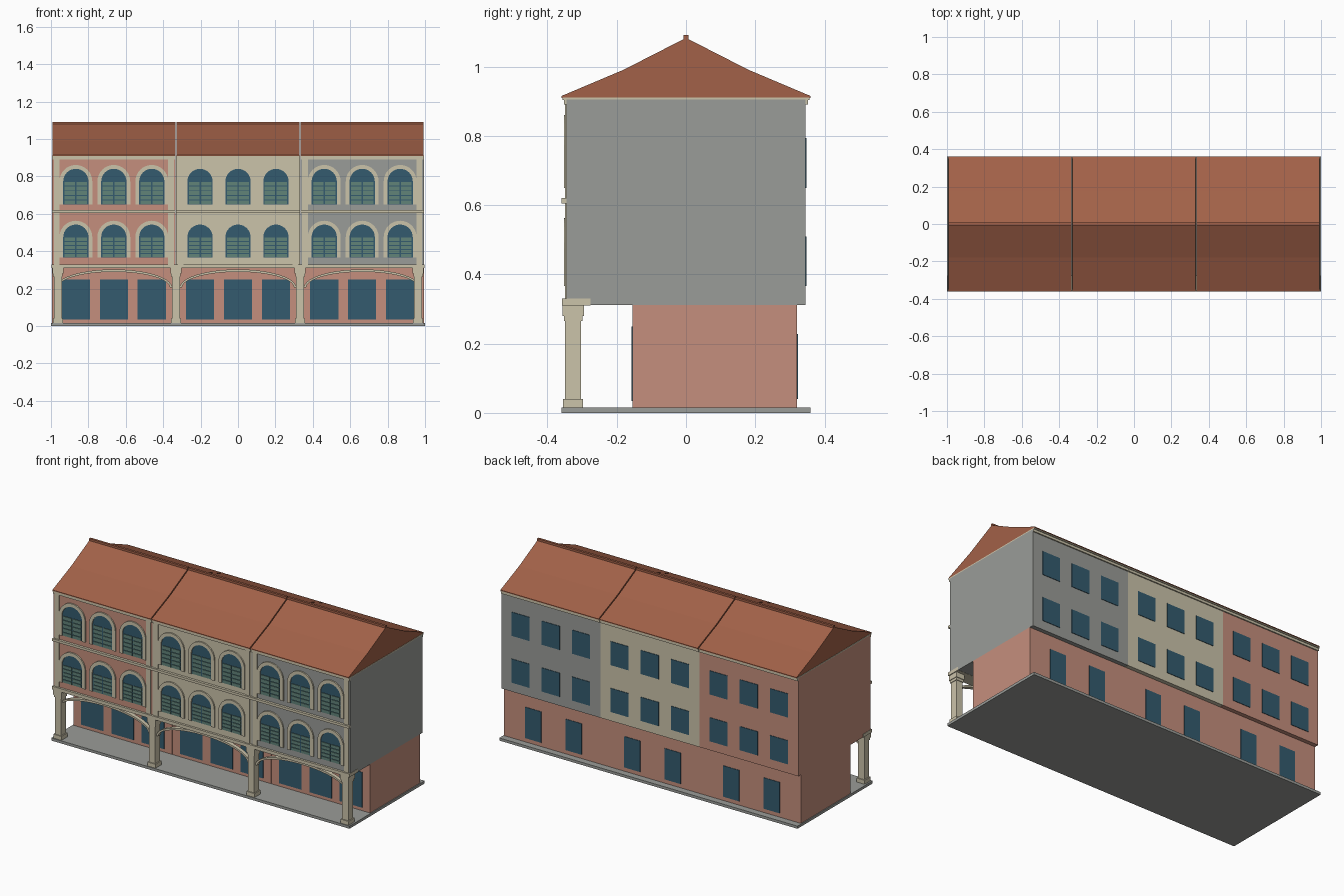
import bpy, bmesh
from math import sin, cos, pi

cube = bpy.data.objects.get("Cube")
if cube:
    bpy.data.objects.remove(cube)


def material(name, *rgb):
    lin = [((c / 255 + 0.055) / 1.055) ** 2.4 for c in rgb] + [1]
    m = bpy.data.materials.new(name)
    m.use_nodes = True
    m.diffuse_color = lin
    m.node_tree.nodes["Principled BSDF"].inputs["Base Color"].default_value = lin
    return m


PINK = material("pink_plaster", 197, 143, 125)
CREAM = material("cream_plaster", 203, 195, 170)
GREY = material("grey_plaster", 154, 156, 152)
ROOF = material("roof_tile", 162, 97, 72)
GLASS = material("blue_glass", 52, 91, 110)
GREEN = material("green_shutter", 97, 131, 121)


def finish(name, bm, mat):
    bmesh.ops.recalc_face_normals(bm, faces=bm.faces)
    me = bpy.data.meshes.new(name)
    bm.to_mesh(me)
    bm.free()
    me.materials.append(mat)
    ob = bpy.data.objects.new(name, me)
    bpy.context.collection.objects.link(ob)
    return ob


def boxes(name, mat, *spans):
    """One object made of boxes, each given as x, y and z ranges."""
    bm = bmesh.new()
    for sx, sy, sz in spans:
        for v in bmesh.ops.create_cube(bm, size=1)["verts"]:
            v.co = [s[0] + (c + 0.5) * (s[1] - s[0]) for c, s in zip(v.co, (sx, sy, sz))]
    return finish(name, bm, mat)


def extrude(name, mat, outline, axis, a, b):
    """Solid from an outline, along x (yz outline) or y (xz outline)."""
    bm = bmesh.new()
    put = (lambda p, t: (t, p[0], p[1])) if axis == "x" else (lambda p, t: (p[0], t, p[1]))
    face = bm.faces.new([bm.verts.new(put(p, a)) for p in outline])
    ext = bmesh.ops.extrude_face_region(bm, geom=[face])["geom"]
    for v in ext:
        if isinstance(v, bmesh.types.BMVert):
            v.co["xy".index(axis)] = b
    return finish(name, bm, mat)


def band(name, mat, inner, outer, y0, y1):
    """Solid strip between two xz paths."""
    bm = bmesh.new()
    rings = [[bm.verts.new((p[0], y, p[1])) for p, y in ((i, y0), (o, y0), (o, y1), (i, y1))]
             for i, o in zip(inner, outer)]
    for r, s in zip(rings, rings[1:]):
        for k in range(4):
            n = (k + 1) % 4
            bm.faces.new((r[k], r[n], s[n], s[k]))
    bm.faces.new(rings[0])
    bm.faces.new(rings[-1])
    return finish(name, bm, mat)


def arc(x, z, rx, rz, steps=16):
    return [(x + rx * cos(pi * i / steps), z + rz * sin(pi * i / steps)) for i in range(steps + 1)]


def arched_path(x, bottom, spring, r):
    return [(x + r, bottom)] + arc(x, spring, r, r) + [(x - r, bottom)]


FRONT, BACK = -0.345, 0.345       # upper wall faces
G_FRONT, G_BACK = -0.155, 0.32    # ground floor wall faces
BAY, STEP, HALF = 0.664, 0.203, 0.0675
FLOORS = ((0.366, 0.475), (0.65, 0.773))   # window bottom and arch spring heights

# Plinth under everything
boxes("base_slab", GREY, ((-1, 1), (-0.36, 0.36), (0, 0.016)))


def arched_window(x, bottom, spring, tag):
    extrude("window_glass" + tag, GLASS, arched_path(x, bottom, spring, HALF + 0.002), "y",
            FRONT, FRONT - 0.002)
    band("window_surround" + tag, CREAM, arched_path(x, bottom, spring, HALF),
         arched_path(x, bottom, spring, 0.088), FRONT + 0.001, FRONT - 0.008)
    # Two louvred leaves
    slats, pitch = [], (spring - bottom) / 5
    for side in (-1, 1):
        near, far = sorted((x + side * 0.004, x + side * 0.06))
        for i in range(5):
            z = bottom + i * pitch
            slats.append(((near, far), (FRONT - 0.006, FRONT - 0.001), (z + 0.002, z + pitch - 0.003)))
    boxes("shutters" + tag, GREEN, *slats)


for name, cx, wall in (("left_hand", -BAY, PINK), ("middle", 0, CREAM), ("right_hand", BAY, GREY)):
    tag = "_" + name
    x0, x1 = cx - 0.331, cx + 0.331

    # Walls: recessed ground floor and overhanging upper floors
    boxes("ground_floor" + tag, PINK, ((x0, x1), (G_FRONT, G_BACK), (0.016, 0.312)))
    boxes("upper_floors" + tag, wall, ((x0, x1), (FRONT, BACK), (0.311, 0.905)))

    # Shop fronts and rear doors
    boxes("shop_windows" + tag, GLASS,
          *[((cx + k * STEP - 0.075, cx + k * STEP + 0.075), (G_FRONT - 0.003, G_FRONT), (0.035, 0.25))
            for k in (-1, 0, 1)])
    boxes("back_doors" + tag, GLASS,
          *[((cx + k * 0.135 - 0.054, cx + k * 0.135 + 0.054), (G_BACK, G_BACK + 0.003), (0.04, 0.228))
            for k in (-1, 1)])

    # Upper windows, front and rear
    for f, (bottom, spring) in enumerate(FLOORS):
        for k in (-1, 0, 1):
            arched_window(cx + k * STEP, bottom, spring, f"{tag}_{f}_{k + 1}")
        boxes(f"back_windows{tag}_{f}", GLASS,
              *[((cx + k * STEP - 0.06, cx + k * STEP + 0.06), (BACK, BACK + 0.003),
                 (bottom, bottom + 0.144)) for k in (-1, 0, 1)])

    # Pilaster strips and string course
    boxes("pilasters" + tag, CREAM,
          *[((cx + s * 0.306 - 0.015, cx + s * 0.306 + 0.015), (FRONT - 0.005, FRONT), (0.325, 0.9))
            for s in (-1, 1)])
    boxes("string_course" + tag, CREAM, ((x0, x1), (-0.36, FRONT), (0.605, 0.62)))

    # Eaves moulding
    boxes("cornice" + tag, CREAM,
          ((x0, x1), (-0.352, FRONT), (0.89, 0.906)),
          ((x0, x1), (BACK, 0.352), (0.89, 0.906)),
          ((x0, x1), (-0.357, 0.357), (0.904, 0.911)))

    # Tiled roof with a slight break in its slope, and ridge cap
    r0, r1 = cx - 0.329, cx + 0.329
    half = [(0.36, 0.91), (0.36, 0.915), (0.18, 0.991)]
    profile = half + [(0, 1.083)] + [(-y, z) for y, z in reversed(half)]
    extrude("roof" + tag, ROOF, profile, "x", r0, r1)
    boxes("ridge_cap" + tag, ROOF, ((r0, r1), (-0.007, 0.007), (1.075, 1.092)))

    # Shallow arcade arch
    band("arcade_arch" + tag, CREAM, arc(cx, 0.205, 0.3, 0.085, 20),
         arc(cx, 0.205, 0.312, 0.098, 20), -0.337, -0.313)

# Arcade beam and columns
boxes("arcade_beam", CREAM, ((-0.997, 0.997), (-0.358, -0.276), (0.31, 0.33)))
for i, x in enumerate((-0.963, -0.332, 0.332, 0.963)):
    boxes(f"column_{i}", CREAM,
          *[((x - w, x + w), (-0.326 - d, -0.326 + d), z) for w, d, z in (
              (0.021, 0.023, (0.016, 0.31)),
              (0.027, 0.029, (0.016, 0.04)),
              (0.025, 0.027, (0.265, 0.28)),
              (0.029, 0.031, (0.28, 0.311)))])
